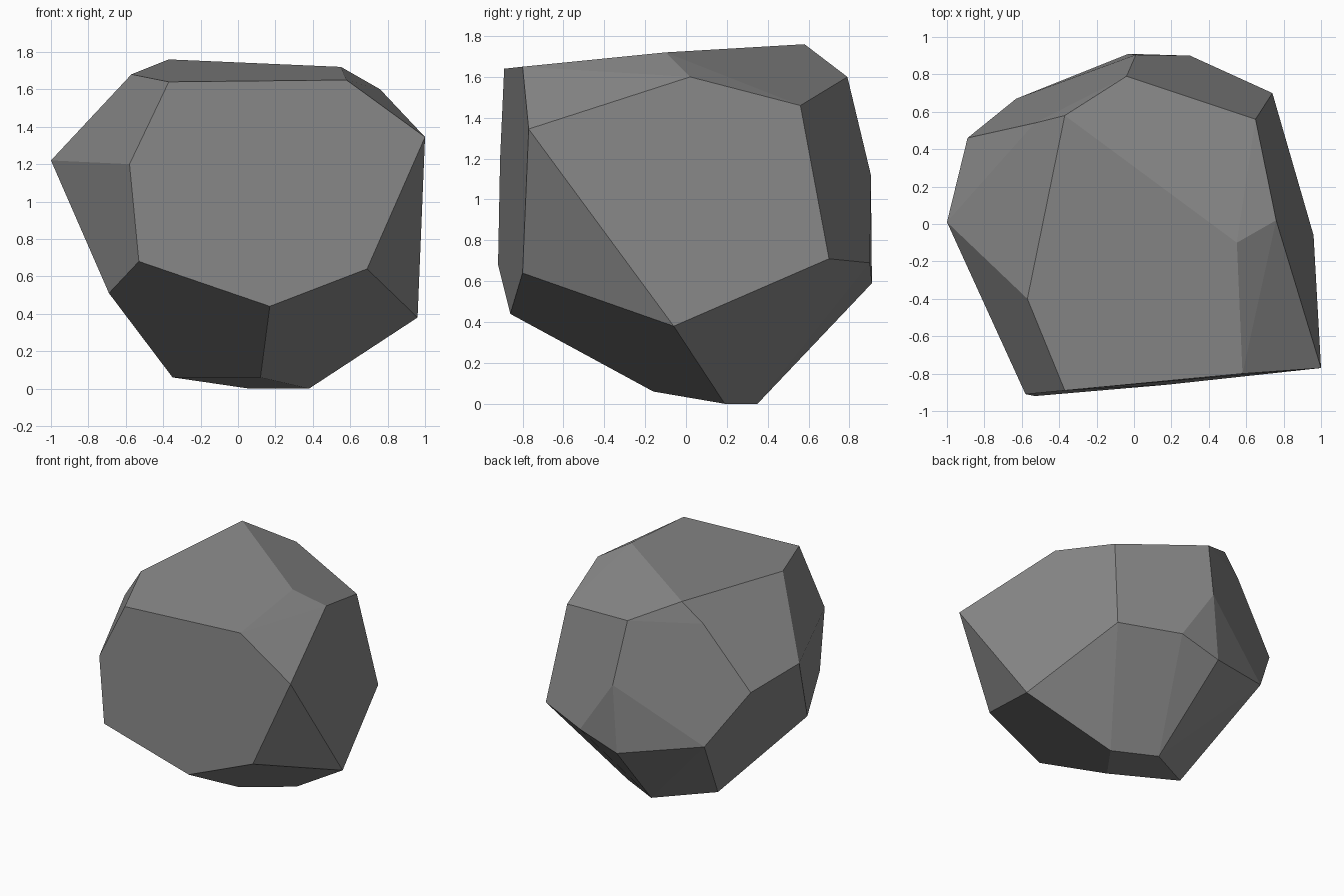
import bpy, bmesh, math

if "Cube" in bpy.data.objects:
    bpy.data.objects.remove(bpy.data.objects["Cube"])

# Corner points of the faceted boulder, grouped by side
crown = [(-.37, -.89, 1.64), (.58, -.80, 1.65), (-.57, -.40, 1.68),
         (-.37, .58, 1.76), (.55, -.10, 1.72), (.76, .02, 1.60),
         (.65, .56, 1.46), (-.04, .79, 1.60), (-.53, .54, 1.61)]
front = [(-.58, -.91, 1.20), (-.53, -.92, .68), (.17, -.86, .44),
         (.69, -.80, .64)]
right = [(1.0, -.77, 1.345), (.96, -.06, .38), (.74, .70, .71)]
left = [(-1.0, .01, 1.22), (-.69, -.535, .51), (-.89, .46, 1.13),
        (-.63, .67, .71)]
back = [(.01, .905, 1.12), (.30, .90, .69), (-.03, .91, .59)]
base = [(.38, .19, 0), (.06, .35, 0), (.12, -.16, .06), (-.35, .10, .06)]

# Boulder: wrap the corners in flat facets, then merge coplanar triangles
bm = bmesh.new()
for p in crown + front + right + left + back + base:
    bm.verts.new(p)
bmesh.ops.convex_hull(bm, input=bm.verts[:])
loose = [v for v in bm.verts if not v.link_faces]
bmesh.ops.delete(bm, geom=loose, context='VERTS')
bmesh.ops.dissolve_limit(bm, angle_limit=math.radians(3),
                         verts=bm.verts[:], edges=bm.edges[:])
bmesh.ops.recalc_face_normals(bm, faces=bm.faces[:])

mesh = bpy.data.meshes.new("boulder")
bm.to_mesh(mesh)
bm.free()

# Single plain stone colour
stone = bpy.data.materials.new("stone grey")
stone.diffuse_color = (.25, .25, .25, 1)
stone.use_nodes = True
stone.node_tree.nodes["Principled BSDF"].inputs["Base Color"].default_value = stone.diffuse_color
mesh.materials.append(stone)
boulder = bpy.data.objects.new("boulder", mesh)
bpy.context.collection.objects.link(boulder)
